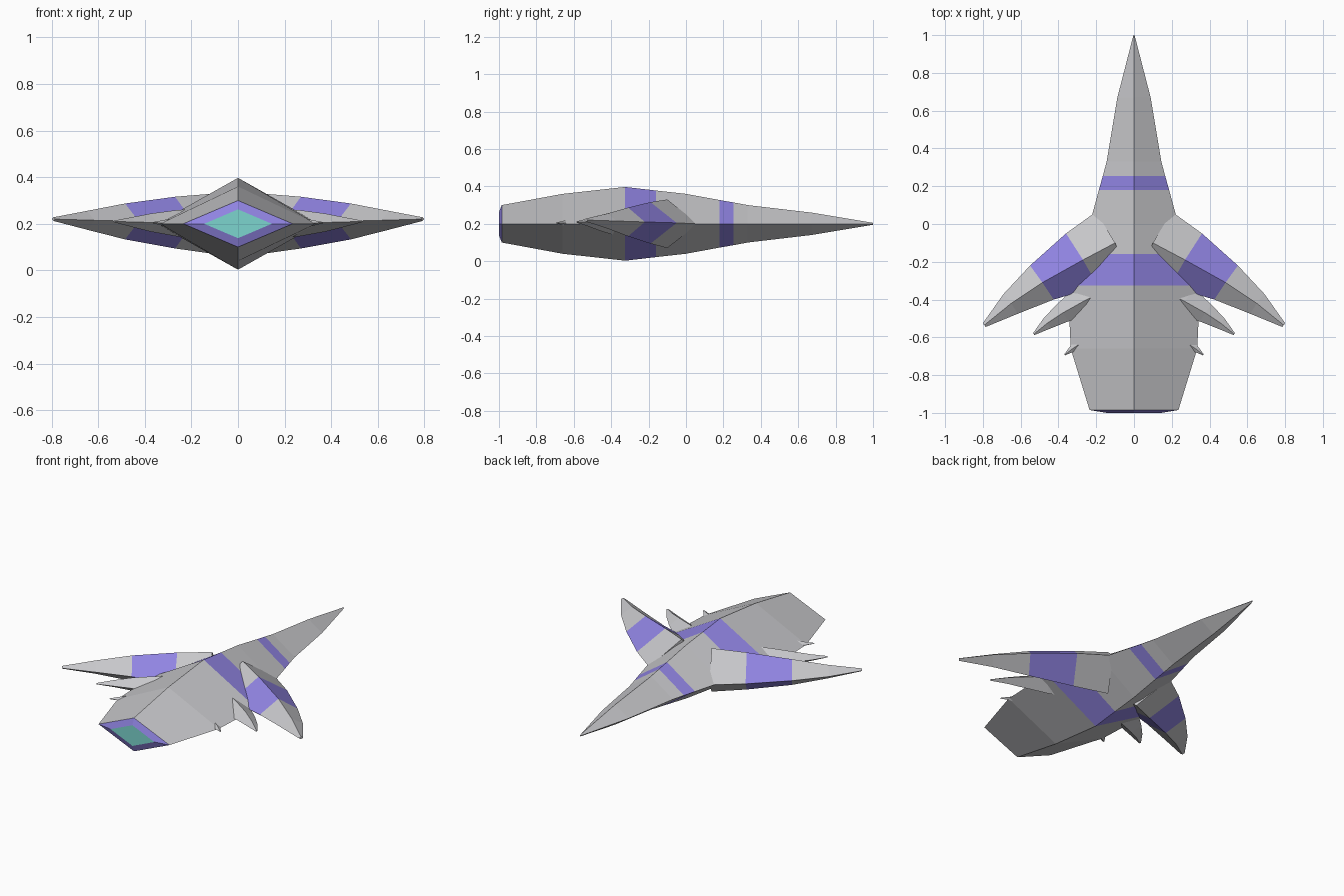
import bpy, bmesh
from mathutils import Vector

if "Cube" in bpy.data.objects:
    bpy.data.objects.remove(bpy.data.objects["Cube"])


def material(name, rgb):
    m = bpy.data.materials.new(name)
    m.diffuse_color = (*rgb, 1)
    m.use_nodes = True
    m.node_tree.nodes["Principled BSDF"].inputs["Base Color"].default_value = m.diffuse_color
    return m


MATS = [material("hull grey", (0.57, 0.57, 0.59)),
        material("stripe purple", (0.28, 0.23, 0.76)),
        material("engine teal", (0.20, 0.66, 0.62))]


def loft(name, rings, band_mats, start_mat=0):
    """Join four-point rings into a closed flat-faced solid; one material per band."""
    bm = bmesh.new()
    vs = [[bm.verts.new(p) for p in r] for r in rings]
    for i, (a, b) in enumerate(zip(vs, vs[1:])):
        for k in range(4):
            j = (k + 1) % 4
            bm.faces.new((a[k], a[j], b[j], b[k])).material_index = band_mats[i]
    bm.faces.new(vs[0]).material_index = start_mat
    bm.faces.new(vs[-1]).material_index = band_mats[-1]
    bmesh.ops.recalc_face_normals(bm, faces=bm.faces)
    mesh = bpy.data.meshes.new(name)
    bm.to_mesh(mesh)
    bm.free()
    for m in MATS:
        mesh.materials.append(m)
    ob = bpy.data.objects.new(name, mesh)
    bpy.context.collection.objects.link(ob)
    return ob


# Hull: diamond sections (y, half width, half height), engine end first
MID = 0.2
hull = [(-1.0, 0.145, 0.062), (-0.985, 0.235, 0.1), (-0.66, 0.335, 0.16),
        (-0.325, 0.35, 0.197), (-0.16, 0.292, 0.178), (0.0, 0.235, 0.16),
        (0.18, 0.186, 0.127), (0.255, 0.165, 0.114), (0.33, 0.145, 0.1),
        (0.67, 0.088, 0.06), (1.0, 0.003, 0.005)]
rings = [[(w, y, MID), (0, y, MID + h), (-w, y, MID), (0, y, MID - h)]
         for y, w, h in hull]
loft("hull", rings, [1, 0, 0, 1, 0, 0, 1, 0, 0, 0], start_mat=2)

# Wing sections: leading edge xy, ridge xy, trailing edge xy, edge z, half height
wing = [((0.20, 0.065), (0.10, -0.10), (0.03, -0.25), 0.200, 0.130),
        ((0.36, -0.05), (0.27, -0.19), (0.19, -0.33), 0.205, 0.111),
        ((0.55, -0.22), (0.485, -0.31), (0.425, -0.40), 0.210, 0.077),
        ((0.69, -0.37), (0.65, -0.42), (0.615, -0.475), 0.215, 0.040),
        ((0.80, -0.525), (0.792, -0.535), (0.785, -0.545), 0.220, 0.008)]
TIP = Vector((0.795, -0.535, MID))


def wing_pair(name, scale, tip, bands):
    """Scale the wing shape about its tip, move the tip, mirror across x."""
    tip = Vector((*tip, MID))
    rings = []
    for lead, ridge, trail, z, h in wing:
        pts = [(*lead, z), (*ridge, z + h), (*trail, z), (*ridge, z - h)]
        rings.append([tip + (Vector(p) - TIP) * scale for p in pts])
    ob = loft(name, rings, bands)
    ob.modifiers.new("mirror", 'MIRROR').use_mirror_merge = False


# Main wings with a painted band, then three ever smaller fin pairs behind
wing_pair("main_wings", 1.0, TIP[:2], [0, 1, 0, 0])
for i, (s, tip) in enumerate([(0.5, (0.532, -0.583)), (0.25, (0.368, -0.693)),
                              (0.125, (0.268, -0.857))]):
    wing_pair(f"rear_fins_{i + 1}", s, tip, [0, 0, 0, 0])
